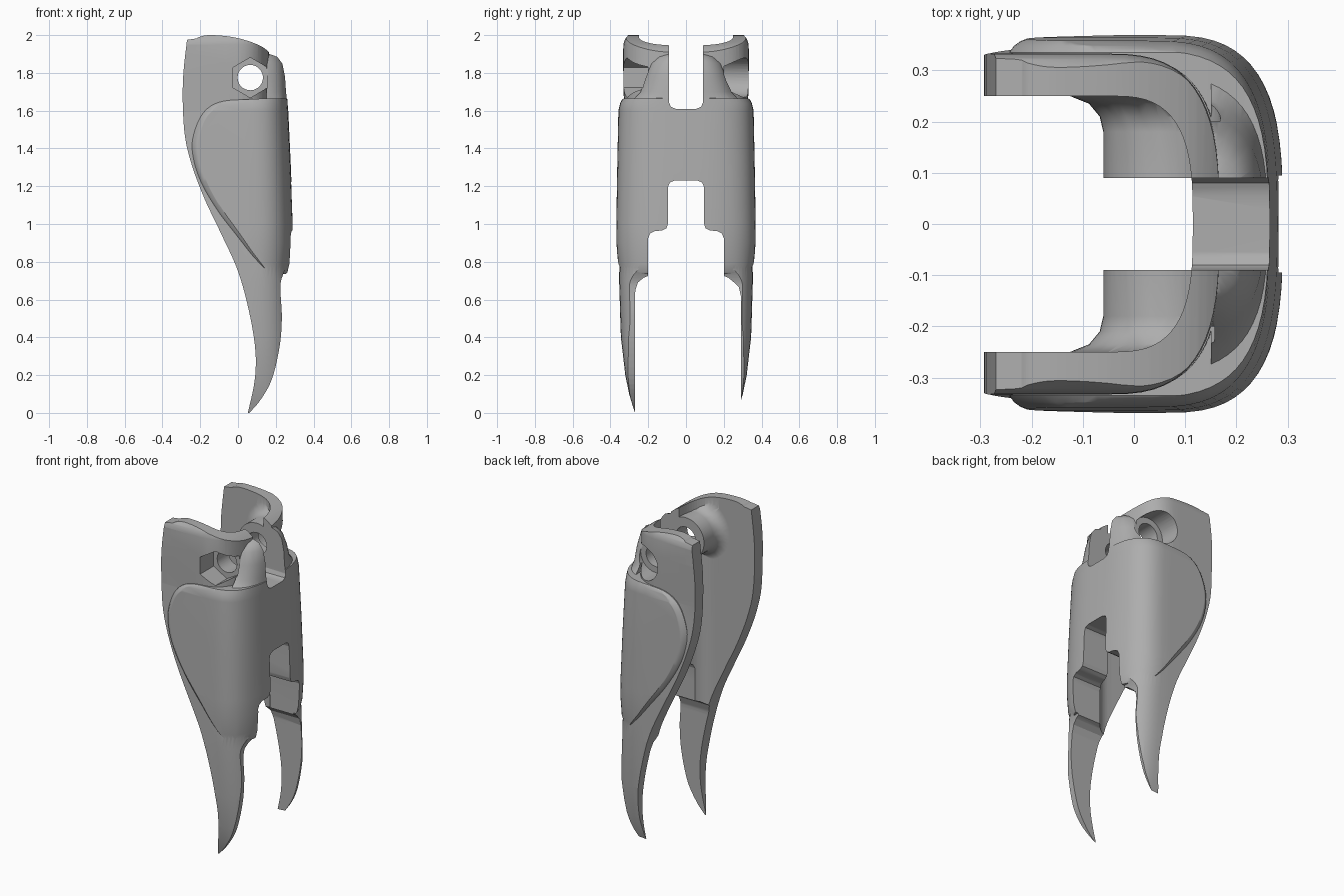
import bpy, bmesh, math

if "Cube" in bpy.data.objects:
    bpy.data.objects.remove(bpy.data.objects["Cube"], do_unlink=True)

grey = bpy.data.materials.new("plain_grey")
grey.use_nodes = True
grey.diffuse_color = (0.42, 0.42, 0.42, 1)
grey.node_tree.nodes["Principled BSDF"].inputs["Base Color"].default_value = (0.42, 0.42, 0.42, 1)


def skin(name, rings):
    """Closed solid through a row of rings with equal point counts."""
    bm = bmesh.new()
    rows = [[bm.verts.new(p) for p in ring] for ring in rings]
    n = len(rows[0])
    for a, b in zip(rows, rows[1:]):
        for i in range(n):
            j = (i + 1) % n
            bm.faces.new((a[i], a[j], b[j], b[i]))
    bmesh.ops.triangulate(bm, faces=bm.faces[:])
    bm.faces.new(rows[0])
    bm.faces.new(rows[-1])
    bmesh.ops.recalc_face_normals(bm, faces=bm.faces[:])
    mesh = bpy.data.meshes.new(name)
    bm.to_mesh(mesh)
    bm.free()
    mesh.materials.append(grey)
    obj = bpy.data.objects.new(name, mesh)
    bpy.context.collection.objects.link(obj)
    return obj


def combine(target, other, operation):
    """Apply a boolean and remove the helper."""
    other.hide_render = True
    mod = target.modifiers.new("cut", 'BOOLEAN')
    mod.operation = operation
    mod.solver = 'EXACT'
    mod.object = other
    bpy.context.view_layer.objects.active = target
    bpy.ops.object.modifier_apply(modifier=mod.name)
    bpy.data.objects.remove(other, do_unlink=True)


def spline(pts, closed=False, steps=5):
    """Smooth curve through 2D points."""
    n = len(pts)
    out = []
    for i in range(n if closed else n - 1):
        if closed:
            a, b, c, d = (pts[(i + k) % n] for k in (-1, 0, 1, 2))
        else:
            a, b, c, d = (pts[min(max(i + k, 0), n - 1)] for k in (-1, 0, 1, 2))
        for s in range(steps):
            t = s / steps
            out.append(tuple(0.5 * (2 * q + (r - p) * t + (2 * p - 5 * q + 4 * r - u) * t * t
                                    + (3 * q - p - 3 * r + u) * t ** 3)
                             for p, q, r, u in zip(a, b, c, d)))
    return out if closed else out + [pts[-1]]


def channel(name, sections, corner):
    """U-shaped plan closed toward +x; sections are (z, half width, back x)."""
    rings = []
    for z, w, b in sections:
        ring = [(-0.6, -w, z)]
        for i in range(33):
            a = math.pi * (i / 32 - 0.5)
            x = b - corner + corner * math.cos(a) ** (2 / 3)
            y = math.copysign(w * abs(math.sin(a)) ** (2 / 3), a)
            ring.append((x, y, z))
        ring.append((-0.6, w, z))
        rings.append(ring)
    return skin(name, rings)


def along_y(name, outline, y0, y1):
    return skin(name, [[(x, y, z) for x, z in outline] for y in (y0, y1)])


def along_x(name, outline, x0, x1):
    return skin(name, [[(x, y, z) for y, z in outline] for x in (x0, x1)])


HX, HZ = 0.065, 1.775  # pivot hole centre


def disc(r, n):
    return [(HX + r * math.sin(math.tau * i / n), HZ + r * math.cos(math.tau * i / n))
            for i in range(n)]


# Curved side plates that taper into two claws
shell = channel("clip_shell", [
    (-0.02, 0.262, 0.30), (0.0, 0.27, 0.30), (0.05, 0.286, 0.30), (0.1, 0.301, 0.30),
    (0.2, 0.322, 0.30), (0.4, 0.345, 0.30), (0.7, 0.354, 0.285), (1.0, 0.35, 0.27),
    (1.3, 0.34, 0.24), (1.6, 0.328, 0.175), (1.85, 0.333, 0.168), (1.95, 0.332, 0.166),
    (1.98, 0.322, 0.162), (2.02, 0.29, 0.15)], 0.23)
front_edge = spline([(-0.27, 1.975), (-0.292, 1.75), (-0.285, 1.5), (-0.25, 1.33),
                     (-0.18, 1.14), (-0.09, 0.95), (0.0, 0.75), (0.06, 0.53),
                     (0.092, 0.33), (0.088, 0.17), (0.052, 0.0)])
back_edge = spline([(0.06, 0.0), (0.12, 0.07), (0.18, 0.18), (0.22, 0.35),
                    (0.232, 0.5), (0.225, 0.64), (0.228, 0.7), (0.25, 0.76)])
top_edge = spline([(0.25, 1.7), (0.2, 1.86), (0.14, 1.93), (0.05, 1.97),
                   (-0.05, 1.993), (-0.15, 2.0), (-0.2, 1.992), (-0.22, 1.982)])
combine(shell, along_y("side_outline", front_edge + back_edge + top_edge, -0.45, 0.45), 'INTERSECT')

# Rounded outer pad wrapping the back
pad = channel("outer_pad", [
    (0.72, 0.33, 0.262), (0.745, 0.35, 0.278), (0.79, 0.362, 0.287), (0.9, 0.368, 0.292),
    (1.0, 0.369, 0.291), (1.3, 0.364, 0.28), (1.6, 0.358, 0.266), (1.64, 0.348, 0.264),
    (1.7, 0.32, 0.26)], 0.24)
pad_outline = spline([(0.2, 1.665), (0.05, 1.66), (-0.1, 1.645), (-0.19, 1.58),
                      (-0.24, 1.45), (-0.235, 1.33), (-0.19, 1.2), (-0.1, 1.05),
                      (0.0, 0.92), (0.08, 0.82), (0.15, 0.755), (0.22, 0.735),
                      (0.27, 0.745), (0.295, 0.8), (0.31, 1.2), (0.3, 1.6), (0.27, 1.66)], True)
half = [(0.0, 0.0), (0.335, 0.0), (0.348, 0.009), (0.357, 0.021), (0.365, 0.04), (0.39, 0.1)]
layers = [(-y, i) for y, i in reversed(half)] + half[1:]
pillow = skin("pad_pillow", [[(0.05 + (x - 0.05) * (1 - i / 0.28), y,
                               1.2 + (z - 1.2) * (1 - i / 0.46)) for x, z in pad_outline]
                             for y, i in layers])
combine(pad, pillow, 'INTERSECT')

# Narrow neck rising beside the top slot
neck = channel("back_neck", [
    (1.5, 0.33, 0.265), (1.62, 0.328, 0.262), (1.66, 0.295, 0.26), (1.7, 0.255, 0.258),
    (1.78, 0.228, 0.254), (1.85, 0.2, 0.242), (1.885, 0.17, 0.22), (1.905, 0.12, 0.185)], 0.24)
combine(neck, along_y("neck_limit", [(0.15, 1.4), (0.4, 1.4), (0.4, 2.1), (0.15, 2.1)],
                      -0.5, 0.5), 'INTERSECT')

combine(shell, pad, 'UNION')
combine(shell, neck, 'UNION')

# Inner hollow, leaving a flared pivot boss on each side
hollow = channel("hollow", [(-0.1, 0.25, 0.115), (2.1, 0.25, 0.115)], 0.165)
flare = [(0.0, 0.125), (0.18, 0.125), (0.21, 0.132), (0.235, 0.153), (0.252, 0.195), (0.28, 0.2)]
profile = [(-y, r) for y, r in reversed(flare)] + flare[1:]
boss = skin("pivot_boss", [[(x, y, z) for x, z in disc(r, 48)] for y, r in profile])
combine(hollow, boss, 'DIFFERENCE')
combine(shell, hollow, 'DIFFERENCE')

# Top slot
slot = [(0.09, 2.2), (0.09, 1.645), (0.08, 1.62), (0.055, 1.61)]
combine(shell, along_x("top_slot", slot + [(-y, z) for y, z in reversed(slot)], -0.5, 0.5),
        'DIFFERENCE')

# Stepped lower opening and the flat inner faces of the claws
step = [(0.255, 0.69), (0.225, 0.715), (0.2, 0.725), (0.2, 0.925), (0.19, 0.95), (0.165, 0.962),
        (0.125, 0.966), (0.103, 0.978), (0.095, 1.005), (0.095, 1.195), (0.086, 1.22), (0.06, 1.23)]
opening = [(0.29, -0.1), (0.29, 0.62), (0.28, 0.665)] + step
opening += [(-y, z) for y, z in reversed(step)] + [(-0.268, 0.65), (-0.27, 0.62), (-0.27, -0.1)]
combine(shell, along_x("lower_opening", opening, -0.5, 0.5), 'DIFFERENCE')

# Pivot hole, hexagonal pocket and round counterbore
combine(shell, along_y("pivot_hole", disc(0.067, 40), -0.6, 0.6), 'DIFFERENCE')
combine(shell, along_y("hex_pocket", disc(0.106, 6), -0.6, -0.2), 'DIFFERENCE')
combine(shell, along_y("round_pocket", disc(0.104, 40), 0.2, 0.6), 'DIFFERENCE')

# Smooth shading with crisp edges
bpy.ops.object.select_all(action='DESELECT')
shell.select_set(True)
bpy.context.view_layer.objects.active = shell
bpy.ops.object.shade_smooth_by_angle(angle=math.radians(32))
weighted = shell.modifiers.new("even_shading", 'WEIGHTED_NORMAL')
weighted.keep_sharp = True
